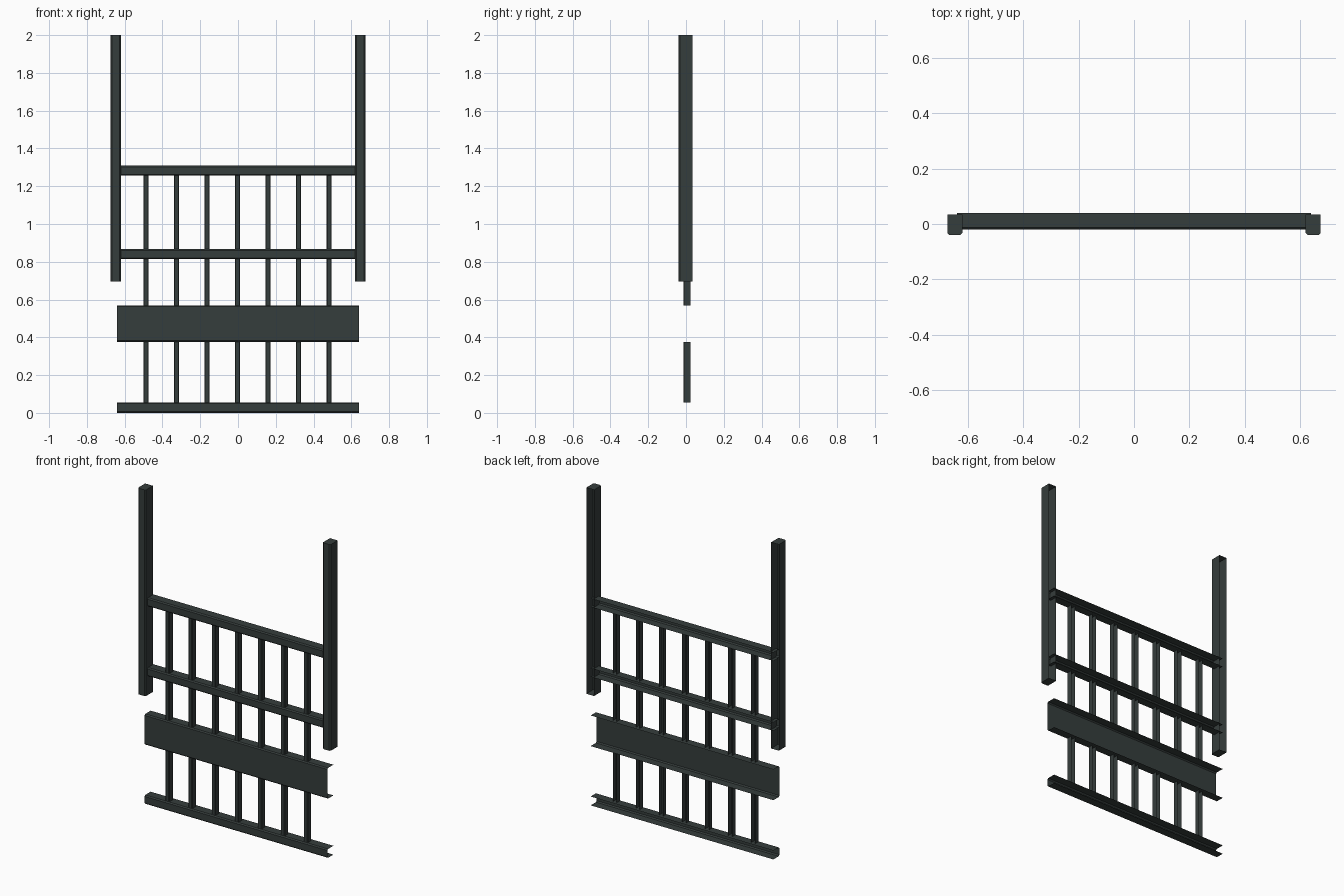
import bpy, bmesh
from mathutils import Vector

if "Cube" in bpy.data.objects:
    bpy.data.objects.remove(bpy.data.objects["Cube"])

# single painted-steel colour
steel = bpy.data.materials.new("dark green steel")
steel.diffuse_color = (0.036, 0.047, 0.045, 1)
steel.use_nodes = True
steel.node_tree.nodes["Principled BSDF"].inputs["Base Color"].default_value = steel.diffuse_color


def channel(name, start, axis, length, half, front, back, bevel, caps=False):
    """Sheet channel, open at the back, with bevelled front corners."""
    axis = Vector(axis)
    side = Vector((1, 0, 0)) if axis.z else Vector((0, 0, 1))
    profile = [(-half, back), (-half, front + bevel), (-half + bevel, front),
               (half - bevel, front), (half, front + bevel), (half, back)]
    bm = bmesh.new()
    rings = []
    for d in (0, length):
        base = Vector(start) + axis * d
        rings.append([bm.verts.new(base + side * s + Vector((0, y, 0)))
                      for s, y in profile])
    low, high = rings
    flip = axis.x > 0
    for i in range(len(profile) - 1):
        quad = [low[i], low[i + 1], high[i + 1], high[i]]
        bm.faces.new(quad[::-1] if flip else quad)
    if caps:
        bm.faces.new(low[::-1])
        bm.faces.new(high)
    mesh = bpy.data.meshes.new(name)
    bm.to_mesh(mesh)
    bm.free()
    mesh.materials.append(steel)
    ob = bpy.data.objects.new(name, mesh)
    bpy.context.collection.objects.link(ob)
    return ob


# tall side posts
for label, x in (("left", -0.647), ("right", 0.647)):
    channel(label + "_post", (x, 0, 0.695), (0, 0, 1), 1.305, 0.027,
            -0.04, 0.034, 0.007, True)

# horizontal rails and the wide kick panel
for label, z, half in (("bottom_rail", 0.028, 0.028), ("kick_panel", 0.472, 0.097),
                       ("middle_rail", 0.841, 0.027), ("top_rail", 1.283, 0.027)):
    channel(label, (-0.64, 0, z), (1, 0, 0), 1.28, half, -0.02, 0.04, 0.007)

# three tiers of upright bars between the rails
for tier, z0, z1 in (("lower", 0.056, 0.375), ("centre", 0.569, 0.814),
                     ("upper", 0.868, 1.256)):
    for i in range(7):
        channel(f"{tier}_bar_{i + 1}", (-0.002 + (i - 3) * 0.1615, 0, z0),
                (0, 0, 1), z1 - z0, 0.0135, -0.013, 0.024, 0.0035, True)
